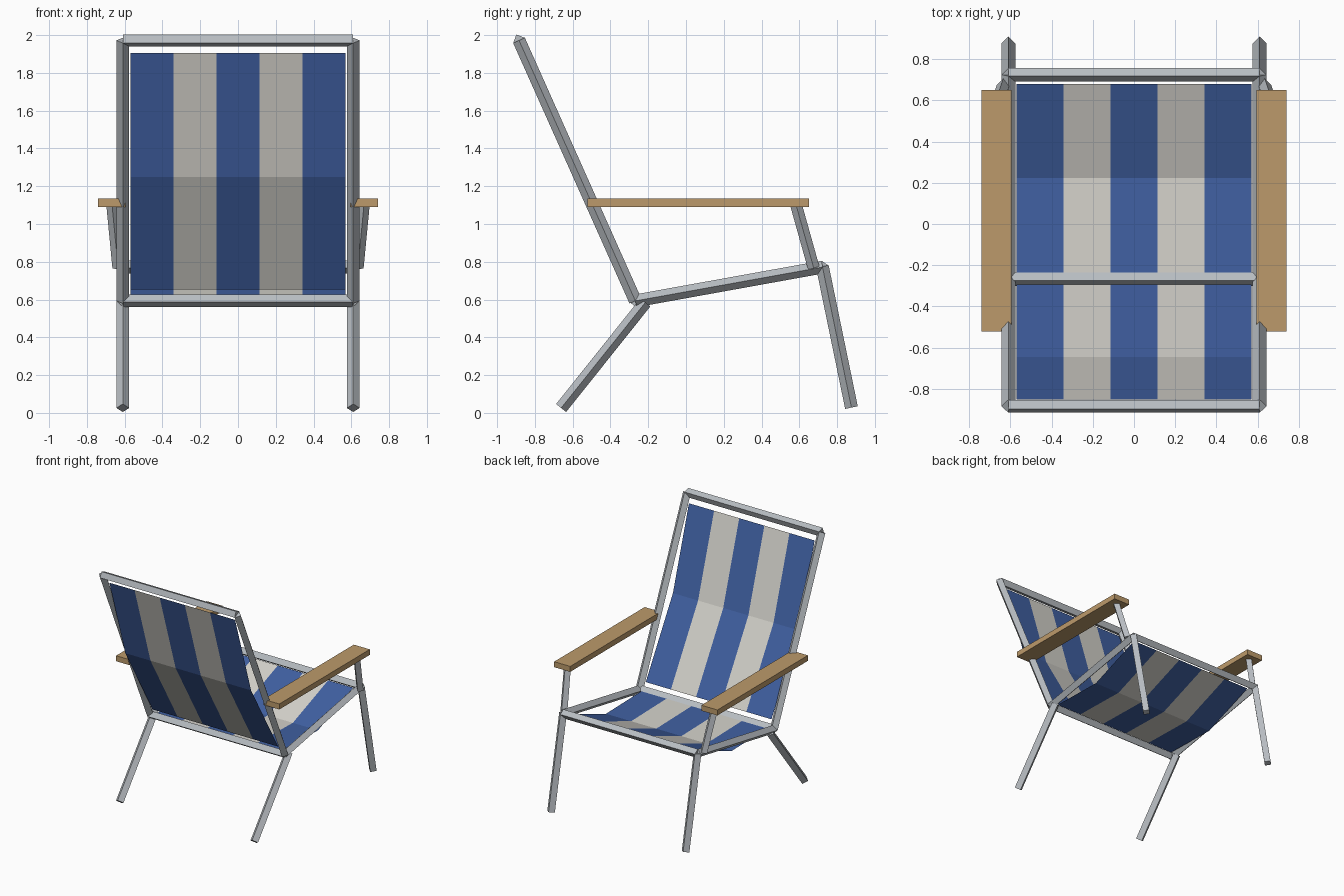
import bpy, bmesh
from mathutils import Vector, Matrix

if "Cube" in bpy.data.objects:
    bpy.data.objects.remove(bpy.data.objects["Cube"])


def srgb(r, g, b):
    lin = lambda c: c / 12.92 if c <= 0.04045 else ((c + 0.055) / 1.055) ** 2.4
    return (lin(r / 255), lin(g / 255), lin(b / 255), 1)


def material(name, rgb):
    m = bpy.data.materials.new(name)
    m.diffuse_color = srgb(*rgb)
    m.use_nodes = True
    m.node_tree.nodes["Principled BSDF"].inputs["Base Color"].default_value = m.diffuse_color
    return m


METAL = material("grey metal", (184, 189, 194))
WOOD = material("warm wood", (188, 154, 107))
BLUE = material("blue cloth", (64, 96, 162))
WHITE = material("off white cloth", (212, 210, 203))


def add_object(name, bm, mats):
    bmesh.ops.recalc_face_normals(bm, faces=bm.faces)
    mesh = bpy.data.meshes.new(name)
    bm.to_mesh(mesh)
    bm.free()
    for m in mats:
        mesh.materials.append(m)
    ob = bpy.data.objects.new(name, mesh)
    bpy.context.collection.objects.link(ob)
    return ob


def tube(name, a, b, hint=(1, 0, 0), r=0.034):
    """Square tube from a to b with one corner edge turned towards hint."""
    a, b = Vector(a), Vector(b)
    w = (b - a).normalized()
    u = Vector(hint)
    u = (u - w * u.dot(w)).normalized()
    v = w.cross(u)
    bm = bmesh.new()
    rings = [[bm.verts.new(p + d * r) for d in (u, v, -u, -v)] for p in (a, b)]
    for i in range(4):
        j = (i + 1) % 4
        bm.faces.new((rings[0][i], rings[0][j], rings[1][j], rings[1][i]))
    bm.faces.new(rings[0][::-1])
    bm.faces.new(rings[1])
    return add_object(name, bm, [METAL])


def box(name, lo, hi, mat):
    lo, hi = Vector(lo), Vector(hi)
    bm = bmesh.new()
    bmesh.ops.create_cube(bm, size=1, matrix=Matrix.Translation((lo + hi) / 2)
                          @ Matrix.Diagonal((hi - lo).to_4d()))
    return add_object(name, bm, [mat])


def sling(name, profile, half=0.57, stripes=5):
    """Striped cloth sheet following a (y, z) profile."""
    bm = bmesh.new()
    xs = [-half + 2 * half * i / stripes for i in range(stripes + 1)]
    rows = [[bm.verts.new((x, y, z)) for x in xs] for y, z in profile]
    for lower, upper in zip(rows, rows[1:]):
        for i in range(stripes):
            f = bm.faces.new((lower[i], lower[i + 1], upper[i + 1], upper[i]))
            f.material_index = i % 2
    return add_object(name, bm, [BLUE, WHITE])


# Frame corner points as (y, z)
X = 0.61
TOP, HINGE, FRONT = (-0.884, 1.972), (-0.268, 0.593), (0.724, 0.772)
back_dir = (0, TOP[0] - HINGE[0], TOP[1] - HINGE[1])
seat_dir = (0, FRONT[0] - HINGE[0], FRONT[1] - HINGE[1])

# Mirrored side parts
for s, side in ((-1, "left"), (1, "right")):
    x = s * X
    tube(f"back_post_{side}", (x, *HINGE), (x, *TOP))
    tube(f"seat_rail_{side}", (x, *HINGE), (x, *FRONT))
    tube(f"rear_leg_{side}", (x, -0.215, 0.585), (x, -0.661, 0.026))
    tube(f"front_leg_{side}", (x, 0.722, 0.775), (x, 0.876, 0.028))
    tube(f"arm_post_{side}", (s * 0.634, 0.676, 0.768), (s * 0.666, 0.583, 1.10), r=0.031)
    xs = sorted((s * 0.595, s * 0.74))
    box(f"armrest_{side}", (xs[0], -0.522, 1.09), (xs[1], 0.65, 1.135), WOOD)

# Cross rails
tube("top_rail", (-X, *TOP), (X, *TOP), back_dir)
tube("hinge_rail", (-X, *HINGE), (X, *HINGE), seat_dir)
tube("front_rail", (-X, *FRONT), (X, *FRONT), seat_dir)

# Sagging cloth panels
sling("back_cloth", [(-0.293, 0.653), (-0.645, 1.248), (-0.852, 1.905)])
sling("seat_cloth", [(-0.235, 0.60), (0.222, 0.59), (0.68, 0.764)])
